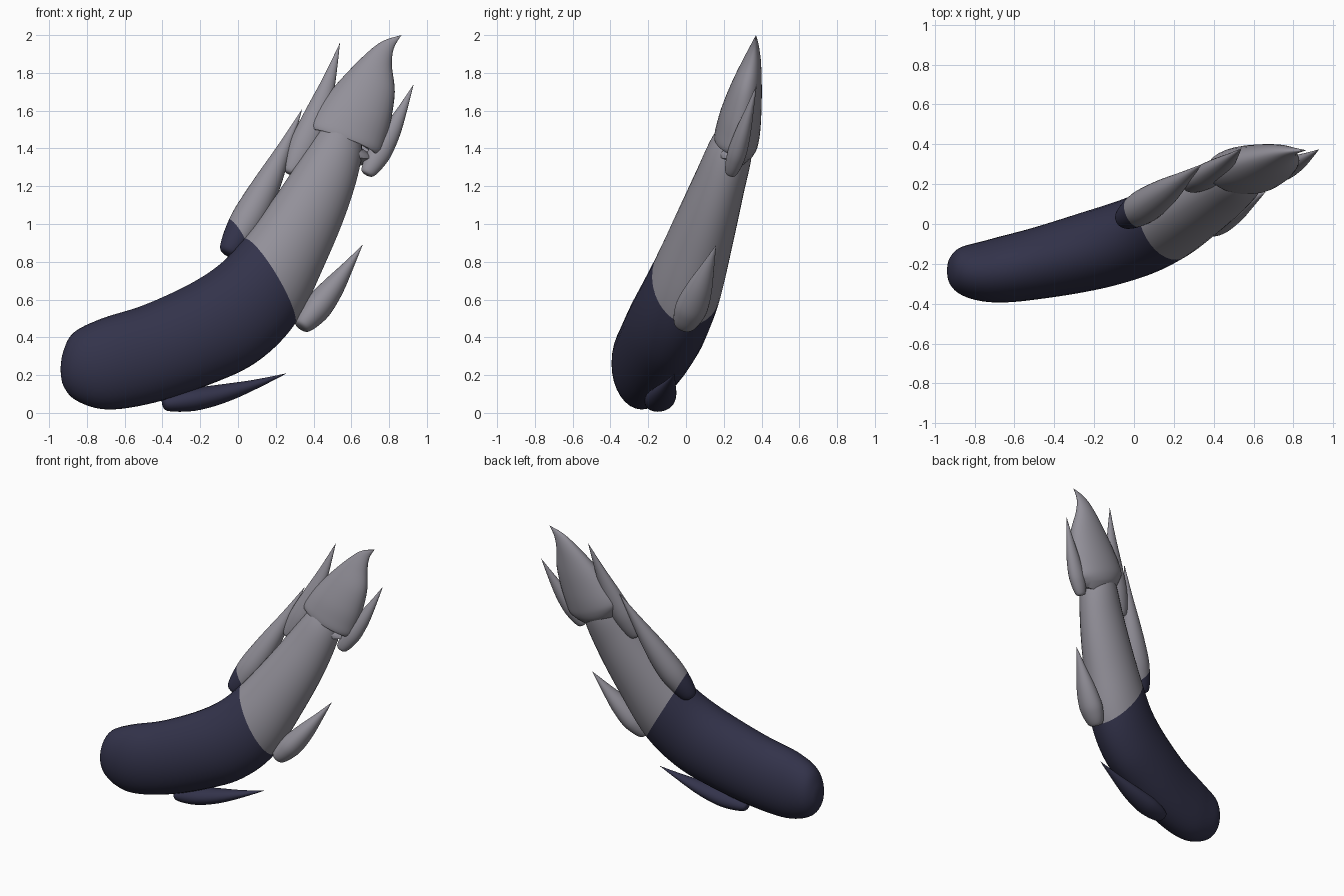
import bpy, bmesh, math
from mathutils import Vector

cube = bpy.data.objects.get("Cube")
if cube:
    bpy.data.objects.remove(cube, do_unlink=True)


def make_material(name, color):
    mat = bpy.data.materials.new(name)
    mat.use_nodes = True
    mat.diffuse_color = color
    mat.node_tree.nodes["Principled BSDF"].inputs["Base Color"].default_value = color
    return mat


grey = make_material("soft grey", (0.29, 0.28, 0.32, 1))
navy = make_material("dark navy", (0.033, 0.033, 0.07, 1))

# Plane where the navy lower part meets the grey upper part
SPLIT_POINT = Vector((0.3, 0, 0.47))
SPLIT_NORMAL = Vector((0.83, 0.27, 0.49))
SIDES = 32


def smooth_rows(rows, steps):
    """Catmull-Rom interpolation through rows of numbers."""
    rows = [Vector(r) for r in rows]
    out = []
    for i in range(len(rows) - 1):
        p, q = rows[i], rows[i + 1]
        before = rows[i - 1] if i else p
        after = rows[i + 2] if i + 2 < len(rows) else q
        for k in range(steps):
            t = k / steps
            out.append(p + (q - before) * (0.5 * t)
                       + (before * 2 - p * 5 + q * 4 - after) * (0.5 * t * t)
                       + (p * 3 - before - q * 3 + after) * (0.5 * t ** 3))
    return out + [rows[-1]]


def loft(name, rings, two_tone=True):
    """Skin elliptical rings given as (centre, half axis, half axis)."""
    bm = bmesh.new()
    loops = []
    for centre, u, v in rings:
        angles = [math.tau * k / SIDES for k in range(SIDES)]
        loops.append([bm.verts.new(centre + u * math.cos(a) + v * math.sin(a)) for a in angles])
    for low, high in zip(loops, loops[1:]):
        for k in range(SIDES):
            n = (k + 1) % SIDES
            bm.faces.new((low[k], low[n], high[n], high[k]))
    bm.faces.new(loops[0][::-1])
    bm.faces.new(loops[-1])
    bmesh.ops.remove_doubles(bm, verts=bm.verts, dist=0.0008)
    if two_tone:
        bmesh.ops.bisect_plane(bm, geom=bm.verts[:] + bm.edges[:] + bm.faces[:],
                               plane_co=SPLIT_POINT, plane_no=SPLIT_NORMAL)
    bmesh.ops.recalc_face_normals(bm, faces=bm.faces)
    for f in bm.faces:
        below = (f.calc_center_median() - SPLIT_POINT).dot(SPLIT_NORMAL) < 0
        f.material_index = int(two_tone and below)
    mesh = bpy.data.meshes.new(name)
    bm.to_mesh(mesh)
    bm.free()
    mesh.materials.append(grey)
    mesh.materials.append(navy)
    obj = bpy.data.objects.new(name, mesh)
    bpy.context.collection.objects.link(obj)
    bpy.ops.object.select_all(action="DESELECT")
    obj.select_set(True)
    bpy.context.view_layer.objects.active = obj
    bpy.ops.object.shade_smooth_by_angle(angle=math.radians(50))


def stalk_rings(sections):
    """Sections: upper edge x, z, lower edge x, z, depth centre, half depth."""
    rows = smooth_rows(sections, 6)
    centres = [Vector(((r[0] + r[2]) / 2, r[4], (r[1] + r[3]) / 2)) for r in rows]
    rings = []
    for i, r in enumerate(rows):
        tangent = centres[min(i + 1, len(rows) - 1)] - centres[max(i - 1, 0)]
        u = Vector((r[0] - r[2], 0, r[1] - r[3])) / 2
        v = tangent.cross(u).normalized() * max(r[5], 0)
        rings.append((centres[i], u, v))
    return rings


# Bent stalk
loft("stalk", stalk_rings([
    (-0.94, 0.235, -0.94, 0.235, -0.235, 0),
    (-0.925, 0.325, -0.925, 0.145, -0.235, 0.065),
    (-0.87, 0.425, -0.855, 0.065, -0.235, 0.122),
    (-0.72, 0.5, -0.69, 0.018, -0.235, 0.16),
    (-0.5, 0.57, -0.44, 0.055, -0.195, 0.18),
    (-0.25, 0.685, -0.15, 0.15, -0.13, 0.198),
    (-0.08, 0.8, 0.1, 0.27, -0.065, 0.2),
    (0.05, 0.945, 0.3, 0.47, 0.01, 0.19),
    (0.2, 1.15, 0.46, 0.79, 0.098, 0.163),
    (0.32, 1.33, 0.58, 1.08, 0.175, 0.137),
    (0.42, 1.48, 0.65, 1.33, 0.24, 0.115),
    (0.51, 1.58, 0.65, 1.5, 0.28, 0.07)]))

# Pointed bud with an overhanging rim
loft("bud", stalk_rings([
    (0.45, 1.48, 0.67, 1.39, 0.255, 0.075),
    (0.385, 1.485, 0.72, 1.355, 0.258, 0.108),
    (0.365, 1.51, 0.76, 1.375, 0.265, 0.118),
    (0.375, 1.55, 0.782, 1.44, 0.275, 0.118),
    (0.43, 1.63, 0.81, 1.55, 0.292, 0.108),
    (0.53, 1.75, 0.83, 1.7, 0.32, 0.083),
    (0.66, 1.885, 0.815, 1.84, 0.35, 0.048),
    (0.76, 1.965, 0.825, 1.93, 0.365, 0.02),
    (0.865, 2, 0.865, 2, 0.37, 0)]), two_tone=False)

# Leaf outline: position along the leaf, relative width
LEAF = [(0, 0.1), (0.01, 0.5), (0.05, 0.72), (0.15, 0.92), (0.28, 1),
        (0.5, 0.8), (0.75, 0.4), (1, 0)]


def leaf(name, base, tip, thick, wide, bow, two_tone=True):
    """Pod-shaped leaf, bowed away from the stalk in the front plane."""
    base, tip = Vector(base), Vector(tip)
    axis = tip - base
    u = Vector((-axis.z, 0, axis.x)).normalized()
    v = axis.cross(u).normalized()
    rings = []
    for t, w in smooth_rows(LEAF, 4):
        centre = base + axis * t + u * bow * math.sin(math.pi * t)
        rings.append((centre, u * thick * max(w, 0), v * wide * max(w, 0)))
    loft(name, rings, two_tone)


leaf("lower_leaf", (-0.4, -0.165, 0.045), (0.26, -0.06, 0.21), 0.06, 0.078, -0.022)
leaf("right_side_leaf", (0.33, -0.015, 0.45), (0.66, 0.16, 0.89), 0.075, 0.085, -0.01, False)
leaf("left_side_leaf", (-0.055, 0.02, 0.835), (0.34, 0.3, 1.61), 0.09, 0.085, -0.015)
leaf("upper_left_leaf", (0.28, 0.19, 1.26), (0.54, 0.38, 1.96), 0.08, 0.06, -0.02)
leaf("upper_right_leaf", (0.68, 0.235, 1.26), (0.93, 0.375, 1.74), 0.06, 0.05, -0.012)
